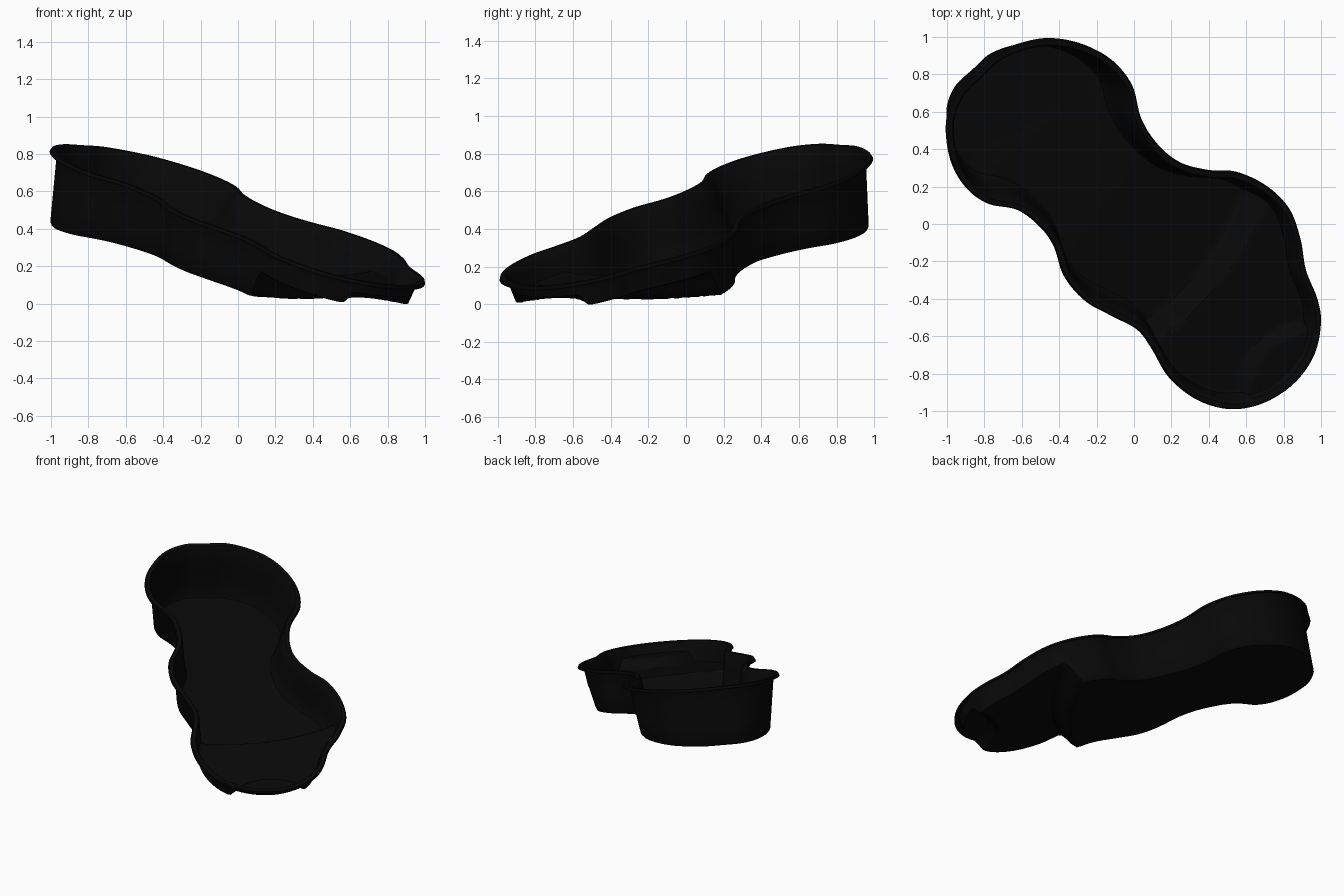
import bpy, bmesh, math
from mathutils import Vector

if "Cube" in bpy.data.objects:
    bpy.data.objects.remove(bpy.data.objects["Cube"])

HALF = 150       # samples along each side of the outline
ACROSS = 28      # floor cells across
LIP = .037       # lip width
TAPER = .15      # inward lean of the walls per unit of depth

# Lip outline: two sides, both running from the high tip to the low tip
LEFT = [(-.825, .825), (-.94, .71), (-1, .55), (-.98, .35), (-.9, .2), (-.78, .11), (-.62, .075),
        (-.5, -.015), (-.425, -.12), (-.37, -.28), (-.26, -.41), (-.12, -.49), (.02, -.565),
        (.1, -.67), (.19, -.82), (.34, -.94), (.52, -.99), (.7, -.955), (.86, -.85)]
RIGHT = [(-.825, .825), (-.73, .91), (-.6, .965), (-.45, .99), (-.28, .96), (-.12, .875), (-.01, .74),
         (.04, .56), (.13, .42), (.25, .325), (.4, .285), (.55, .275), (.71, .2), (.83, .08),
         (.89, -.08), (.92, -.25), (.98, -.4), (1, -.53), (.965, -.7), (.86, -.85)]


def spline(pts, before, after):
    """Catmull-Rom through pts, resampled evenly to HALF + 1 points."""
    p = [Vector(q) for q in [before] + pts + [after]]
    dense = []
    for i in range(1, len(p) - 2):
        for k in range(20):
            t = k / 20
            a, b, c, d = p[i - 1:i + 3]
            dense.append(.5 * (2 * b + (c - a) * t + (2 * a - 5 * b + 4 * c - d) * t * t
                               + (3 * b - a - 3 * c + d) * t ** 3))
    dense.append(p[-2])
    acc = [0]
    for a, b in zip(dense, dense[1:]):
        acc.append(acc[-1] + (b - a).length)
    out, j = [], 0
    for i in range(HALF + 1):
        s = acc[-1] * i / HALF
        while j < len(acc) - 2 and acc[j + 1] < s:
            j += 1
        out.append(dense[j].lerp(dense[j + 1], (s - acc[j]) / (acc[j + 1] - acc[j])))
    return out


left = spline(LEFT, RIGHT[1], RIGHT[-2])
right = spline(RIGHT, LEFT[1], LEFT[-2])
loop = left + right[-2:0:-1]      # counter-clockwise
N = len(loop)
normals = []                       # inward normals
for i in range(N):
    t = (loop[(i + 2) % N] - loop[i - 2]).normalized()
    normals.append(Vector((-t.y, t.x)))


def rim_z(x, y):
    return .46 - .25 * x + .2 * y


def step(a, b, x):
    t = min(1, max(0, (x - a) / (b - a)))
    return t * t * (3 - 2 * t)


def depth(x, y):
    """Depth below the tilted rim: deep basin, shelf, then a small end shelf."""
    u, v = .78 * x - .62 * y, .62 * x + .78 * y
    d = .31 + max(0, -.12 - u) * .11
    arc1 = .56 - .3 * (v - .07) ** 2
    d += (.145 - d) * step(arc1 - .05, arc1 + .04, u)
    arc2 = .99 + .06 * (v + .1) + 1.5 * (v + .1) ** 2
    return d + (.07 - d) * step(arc2 - .03, arc2 + .03, u)


def sunk(p, d):
    """Point d below the rim, moved along the tilted normal."""
    x, y = p.x - .24 * d, p.y + .19 * d
    return Vector((x, y, rim_z(x, y) - d))


bm = bmesh.new()


def ring(fn):
    return [bm.verts.new(fn(p, n)) for p, n in zip(loop, normals)]


def wall(t, extra=0):
    def fn(p, n):
        q = p + n * LIP
        d = depth(q.x, q.y)
        return sunk(q + n * (TAPER * d * t + extra), d * t)
    return fn


# Lip edge, flat lip, tapered wall and rounded foot
rings = [ring(lambda p, n: sunk(p, .012)),
         ring(lambda p, n: sunk(p + n * .006, -.005)),
         ring(lambda p, n: sunk(p + n * (LIP - .008), -.005)),
         ring(wall(.03)), ring(wall(.35)), ring(wall(.65)), ring(wall(.965)), ring(wall(1, .008))]
for a, b in zip(rings, rings[1:]):
    for i in range(N):
        j = (i + 1) % N
        bm.faces.new((a[i], a[j], b[j], b[i]))

# Terraced floor: rows strung between the two sides
foot = rings[-1]
src = [p + n * LIP for p, n in zip(loop, normals)]
rows = [[foot[0]] * (ACROSS + 1)]
for i in range(1, HALF):
    a, b = i, N - i
    row = [foot[a]]
    for k in range(1, ACROSS):
        s = k / ACROSS
        q = src[a].lerp(src[b], s)
        d = depth(q.x, q.y)
        # follow the inward taper of both feet
        q += (normals[a] * (1 - s) + normals[b] * s) * (TAPER * d + .008)
        row.append(bm.verts.new(sunk(q, d)))
    rows.append(row + [foot[b]])
rows.append([foot[HALF]] * (ACROSS + 1))
for a, b in zip(rows, rows[1:]):
    for k in range(ACROSS):
        bm.faces.new(list(dict.fromkeys((a[k], b[k], b[k + 1], a[k + 1]))))

bmesh.ops.recalc_face_normals(bm, faces=bm.faces)
low = min(v.co.z for v in bm.verts)
bmesh.ops.translate(bm, verts=bm.verts, vec=(0, 0, -low))
mesh = bpy.data.meshes.new("basin")
bm.to_mesh(mesh)
bm.free()

basin = bpy.data.objects.new("basin", mesh)
bpy.context.collection.objects.link(basin)
black = bpy.data.materials.new("black plastic")
black.diffuse_color = (.0025, .0025, .0025, 1)
black.use_nodes = True
black.node_tree.nodes["Principled BSDF"].inputs["Base Color"].default_value = black.diffuse_color
mesh.materials.append(black)

# Thin plastic shell
shell = basin.modifiers.new("shell", 'SOLIDIFY')
shell.thickness = .005
shell.offset = 0
bpy.context.view_layer.objects.active = basin
basin.select_set(True)
bpy.ops.object.shade_smooth_by_angle(angle=math.radians(40))
